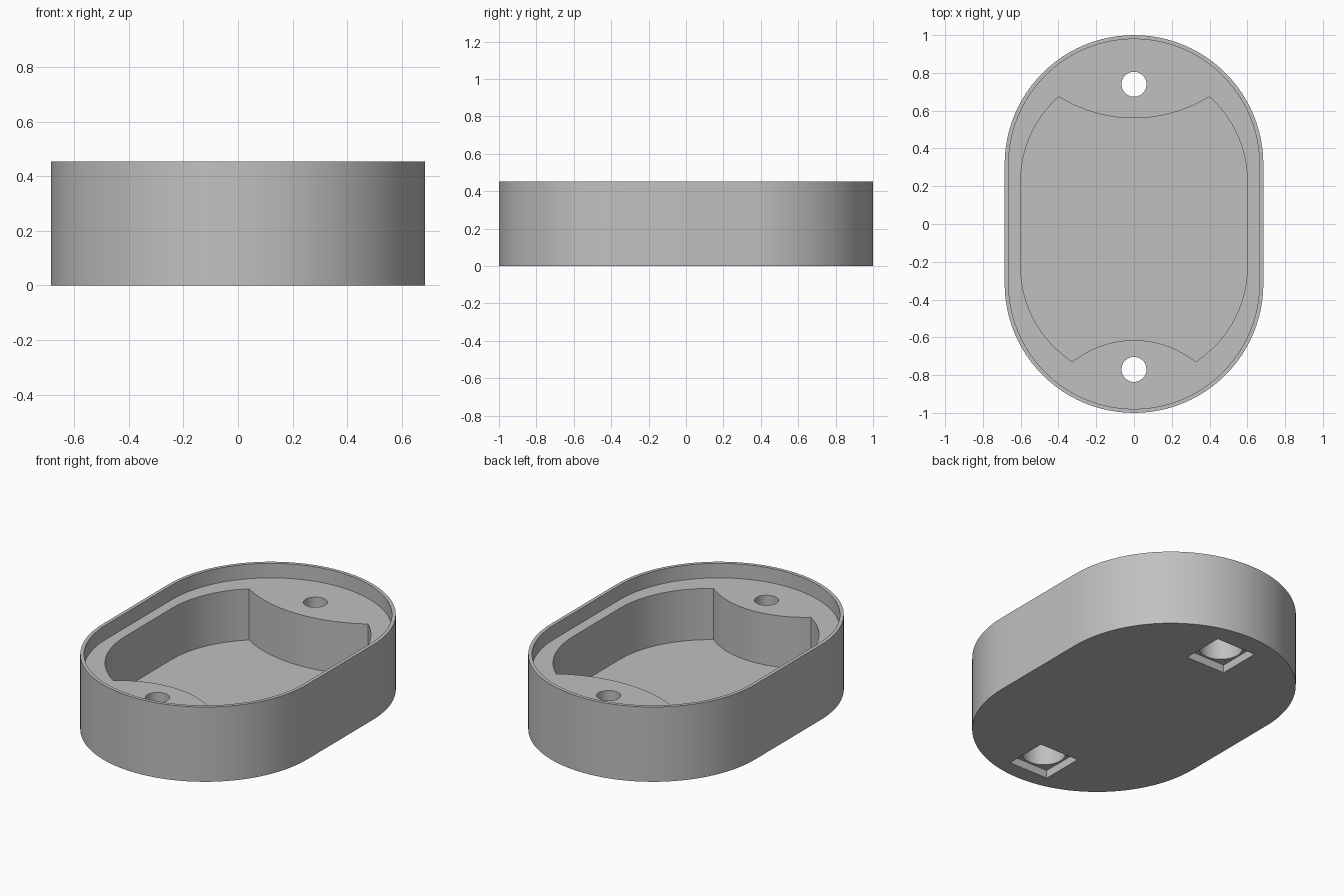
import bpy, bmesh
from math import sin, cos, pi, radians

cube = bpy.data.objects.get("Cube")
if cube:
    bpy.data.objects.remove(cube, do_unlink=True)

HEIGHT, LEDGE, FLOOR = 0.453, 0.365, 0.055
OVER = 0.1   # how far cutters stick out

grey = bpy.data.materials.new("plain_grey")
grey.use_nodes = True
colour = (0.53, 0.53, 0.53, 1)
grey.diffuse_color = colour
grey.node_tree.nodes["Principled BSDF"].inputs["Base Color"].default_value = colour


def stadium(radius, centre, n=48):
    """Outline of two half circles joined by straight sides."""
    pts = []
    for side in (1, -1):
        for i in range(n + 1):
            a = pi * i / n
            pts.append((side * radius * cos(a), side * (centre + radius * sin(a))))
    return pts


def circle(radius, y, n=64):
    return [(radius * cos(2 * pi * i / n), y + radius * sin(2 * pi * i / n)) for i in range(n)]


def square(size, y):
    h = size / 2
    return [(-h, y - h), (h, y - h), (h, y + h), (-h, y + h)]


def prism(name, outline, z0, z1):
    bm = bmesh.new()
    base = bm.faces.new([bm.verts.new((x, y, z0)) for x, y in outline])
    top = bmesh.ops.extrude_face_region(bm, geom=[base])["geom"]
    bmesh.ops.translate(bm, vec=(0, 0, z1 - z0),
                        verts=[v for v in top if isinstance(v, bmesh.types.BMVert)])
    bmesh.ops.recalc_face_normals(bm, faces=bm.faces[:])
    mesh = bpy.data.meshes.new(name)
    bm.to_mesh(mesh)
    bm.free()
    mesh.materials.append(grey)
    obj = bpy.data.objects.new(name, mesh)
    bpy.context.collection.objects.link(obj)
    return obj


def cut(target, cutter):
    """Subtract the cutter and throw it away."""
    mod = target.modifiers.new("cut", "BOOLEAN")
    mod.operation = "DIFFERENCE"
    mod.solver = "EXACT"
    mod.object = cutter
    bpy.context.view_layer.objects.active = target
    bpy.ops.object.modifier_apply(modifier=mod.name)
    bpy.data.objects.remove(cutter, do_unlink=True)


# Outer shell with a thin raised rim
body = prism("case_body", stadium(0.685, 0.315), 0, HEIGHT)
cut(body, prism("rim_recess", stadium(0.664, 0.315), LEDGE, HEIGHT + OVER))

# Main cavity, leaving a curved screw boss at each end
cavity = prism("cavity", stadium(0.6, 0.225), FLOOR, LEDGE + OVER / 2)
for radius, y in ((0.753, 1.313), (0.52, -1.135)):
    cut(cavity, prism("boss", circle(radius, y, 160), -OVER, HEIGHT + OVER))
cut(body, cavity)

# Screw holes with a counterbore and a square pocket underneath
for y in (0.74, -0.77):
    cut(body, prism("screw_hole", circle(0.066, y, 48), -OVER, HEIGHT + OVER))
    cut(body, prism("counterbore", circle(0.12, y, 48), -OVER, 0.25))
    cut(body, prism("square_pocket", square(0.262, y), -OVER, 0.048))

bpy.ops.object.select_all(action="DESELECT")
body.select_set(True)
bpy.context.view_layer.objects.active = body
bpy.ops.object.shade_smooth_by_angle(angle=radians(30))
